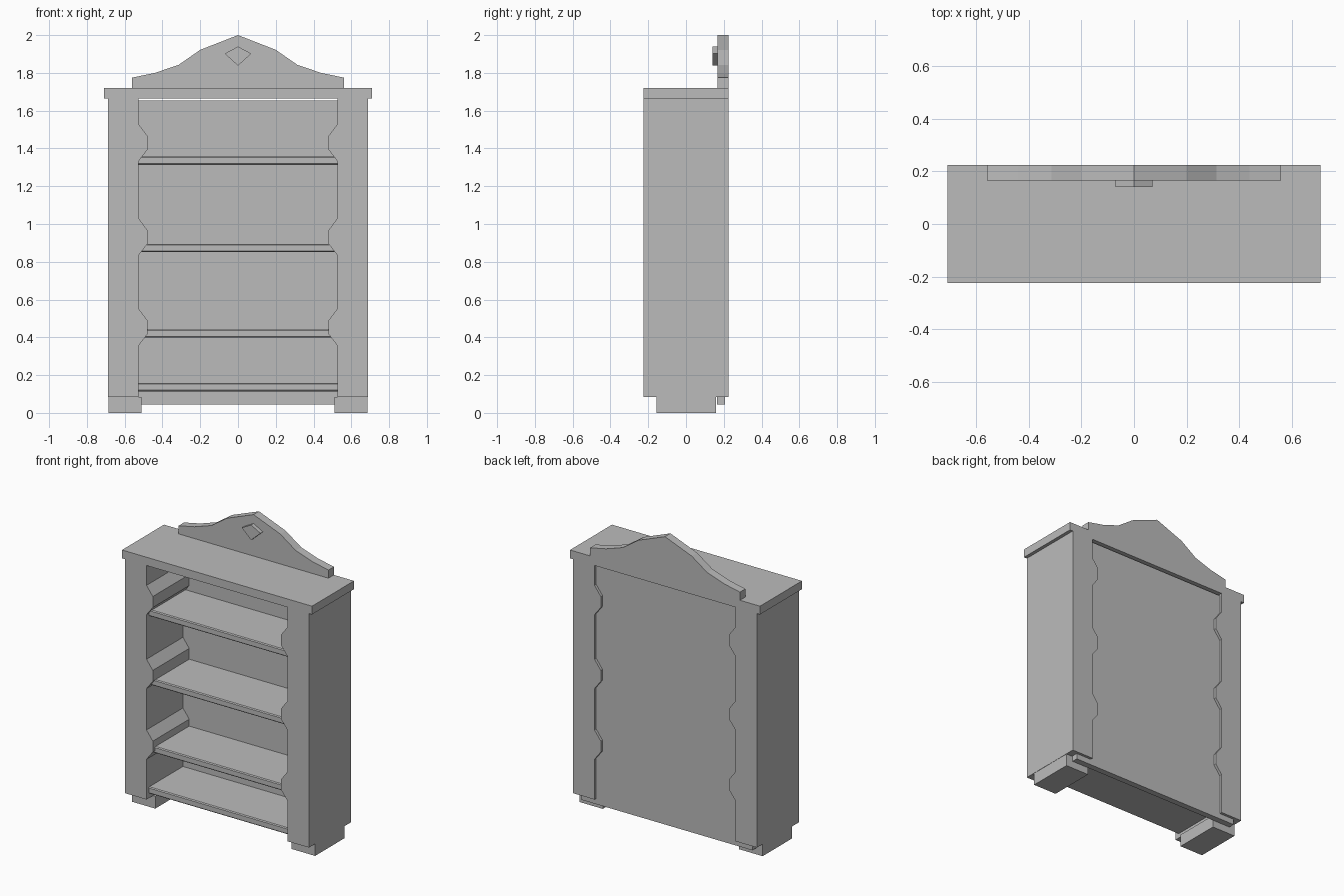
import bpy, bmesh
from mathutils import Vector

cube = bpy.data.objects.get("Cube")
if cube:
    bpy.data.objects.remove(cube, do_unlink=True)

# Single plain grey
grey = bpy.data.materials.new("plain_grey")
grey.use_nodes = True
colour = (0.5, 0.5, 0.5, 1)
grey.diffuse_color = colour
bsdf = grey.node_tree.nodes["Principled BSDF"]
bsdf.inputs["Base Color"].default_value = colour
bsdf.inputs["Roughness"].default_value = 0.8


def extrude(name, points, direction):
    """Solid from a flat outline of 3D points, pushed along a direction."""
    bm = bmesh.new()
    face = bm.faces.new([bm.verts.new(p) for p in points])
    result = bmesh.ops.extrude_face_region(bm, geom=[face])
    moved = [g for g in result["geom"] if isinstance(g, bmesh.types.BMVert)]
    bmesh.ops.translate(bm, verts=moved, vec=Vector(direction))
    bmesh.ops.recalc_face_normals(bm, faces=bm.faces)
    mesh = bpy.data.meshes.new(name)
    bm.to_mesh(mesh)
    bm.free()
    mesh.materials.append(grey)
    obj = bpy.data.objects.new(name, mesh)
    bpy.context.collection.objects.link(obj)
    return obj


def front_profile(name, outline, y0, y1):
    return extrude(name, [(x, y0, z) for x, z in outline], (0, y1 - y0, 0))


def box(name, x0, x1, y0, y1, z0, z1):
    return front_profile(name, [(x0, z0), (x1, z0), (x1, z1), (x0, z1)], y0, y1)


HALF = 0.224      # half depth of the cabinet
WIDE, NARROW = 0.527, 0.48

# Side panels with scalloped inner edges, and one foot under each
edge = [(WIDE, 1.664)]
for middle in (1.43, 0.931, 0.453):
    edge += [(WIDE, middle + 0.1), (NARROW, middle + 0.037),
             (NARROW, middle - 0.037), (WIDE, middle - 0.098)]
edge += [(WIDE, 0.083), (0.687, 0.083), (0.687, 1.664)]
for name, s in (("left", 1), ("right", -1)):
    front_profile(name + "_side", [(s * x, z) for x, z in edge], -HALF, HALF)
    box(name + "_foot", s * 0.51, s * 0.685, -0.155, 0.16, 0, 0.083)

# Top board and back panel
box("top_board", -0.71, 0.71, -HALF, HALF, 1.664, 1.72)
box("back_panel", -0.64, 0.64, 0.165, 0.206, 0.045, 1.655)

# Shelves with chamfered front edges
c = 0.006
for i, top in enumerate((0.158, 0.443, 0.895, 1.357)):
    low, front, back = top - 0.044, -0.2, 0.17
    section = [(back, low), (front + c, low), (front, low + c),
               (front, top - c), (front + c, top), (back, top)]
    extrude(f"shelf_{i + 1}", [(-0.54, y, z) for y, z in section], (1.08, 0, 0))

# Curved crest and its diamond ornament
slope = [(0.56, 1.72), (0.56, 1.775), (0.44, 1.8), (0.315, 1.842), (0.2, 1.922)]
crest = slope + [(0, 2.0)] + [(-x, z) for x, z in reversed(slope)]
front_profile("crest", crest, 0.166, HALF)
front_profile("diamond_ornament",
              [(0, 1.838), (0.07, 1.902), (0, 1.94), (-0.07, 1.902)], 0.14, 0.167)
